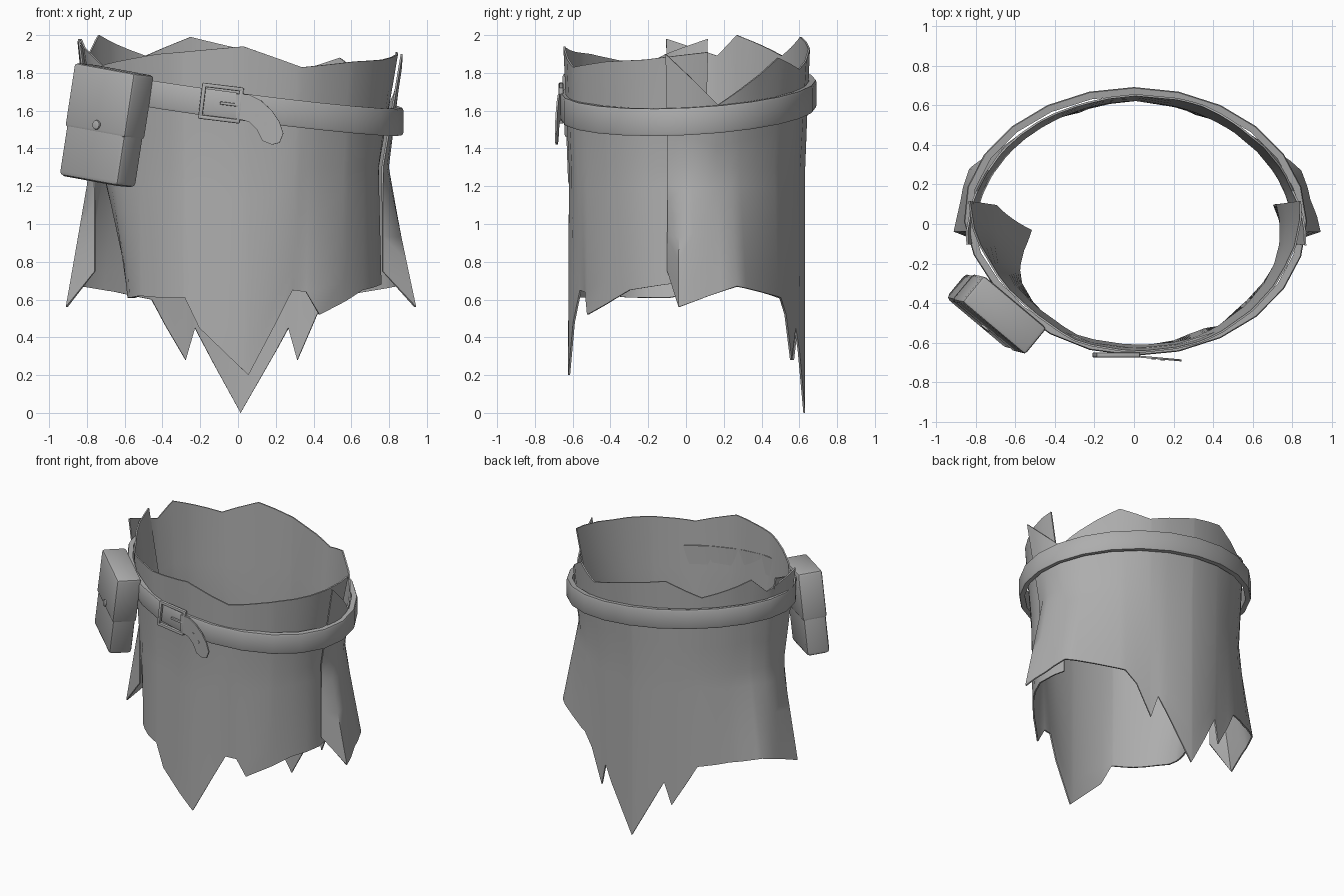
import bpy, bmesh
from math import sin, cos, radians, pi
from mathutils import Matrix, Vector

cube = bpy.data.objects.get("Cube")
if cube:
    bpy.data.objects.remove(cube, do_unlink=True)

grey = bpy.data.materials.new("plain_grey")
grey.use_nodes = True
tone = (0.42, 0.42, 0.42, 1)
grey.diffuse_color = tone
for node in grey.node_tree.nodes:
    if node.type == 'BSDF_PRINCIPLED':
        node.inputs["Base Color"].default_value = tone
        node.inputs["Roughness"].default_value = 0.8


def finish(name, bm, thick=0, bevel=0, matrix=None, angle=40):
    """Turn a bmesh into a named object with its modifiers applied."""
    bmesh.ops.recalc_face_normals(bm, faces=bm.faces)
    mesh = bpy.data.meshes.new(name)
    bm.to_mesh(mesh)
    bm.free()
    ob = bpy.data.objects.new(name, mesh)
    bpy.context.collection.objects.link(ob)
    mesh.materials.append(grey)
    if matrix:
        ob.matrix_world = matrix
    if thick:
        mod = ob.modifiers.new("thickness", 'SOLIDIFY')
        mod.thickness, mod.offset = thick, 0
    if bevel:
        mod = ob.modifiers.new("round", 'BEVEL')
        mod.width, mod.segments = bevel, 2
    bpy.ops.object.select_all(action='DESELECT')
    ob.select_set(True)
    bpy.context.view_layer.objects.active = ob
    bpy.ops.object.convert(target='MESH')
    bpy.ops.object.shade_smooth_by_angle(angle=radians(angle))


def ring(t, f, z, a=0.79, b=0.62):
    """Point on the waist oval; 0 degrees is the front, 90 the left side."""
    t = radians(t)
    return Vector((a * f * sin(t), -b * f * cos(t), z))


def sample(profile, t):
    """Values of a profile at an angle."""
    for p, q in zip(profile, profile[1:]):
        if t <= q[0]:
            k = (t - p[0]) / (q[0] - p[0])
            return [u + (v - u) * k for u, v in zip(p[1:], q[1:])]
    return profile[-1][1:]


def cloth(name, top, waist, hem, curl=0, level=1.3):
    """Torn cloth lofted from hem to waist to top edge around the oval."""
    keys = {p[0] for p in top + hem}
    lo, hi = min(keys), max(keys)
    keys |= {t for t in range(lo, hi, 12) if min(abs(t - k) for k in keys) > 4}
    bm = bmesh.new()
    columns = []
    for t in sorted(keys):
        (zt, ft), (fw,), (zb, fb) = (sample(p, t) for p in (top, waist, hem))
        swing = curl * max(0, 1 - (t - lo) / 40)
        col = []
        for i in range(7):
            k = i / 6
            col.append(ring(t + swing * (1 - k), fb + (fw - fb) * k, zb + (level - zb) * k))
        for i in range(1, 4):
            k = i / 3
            col.append(ring(t, fw + (ft - fw) * k, level + (zt - level) * k))
        columns.append([bm.verts.new(p) for p in col])
    for c, d in zip(columns, columns[1:]):
        for i in range(len(c) - 1):
            bm.faces.new((c[i], d[i], d[i + 1], c[i + 1]))
    finish(name, bm, thick=0.01, angle=50)


# Front and back cloths: edges are (angle, height, flare), waist is (angle, flare)
cloth("front_cloth",
      [(-100, 1.98, 1.07), (-80, 1.9, 1), (-69, 1.84, 0.97), (-45, 1.88, 0.96),
       (-33, 1.9, 0.98), (-22, 1.91, 1.02), (2, 1.94, 1.04), (24, 1.83, 1.05),
       (49, 1.86, 1.03), (70, 1.87, 1.03), (100, 1.91, 1.08)],
      [(-100, 0.9), (-70, 0.92), (-45, 0.92), (-33, 0.94), (-22, 0.98), (0, 0.99),
       (22, 1.01), (45, 0.98), (70, 0.96), (100, 0.93)],
      [(-100, 0.62, 0.66), (-88, 0.61, 0.7), (-56, 0.61, 0.87), (-46, 0.62, 0.91),
       (-33, 0.61, 0.95), (-21, 0.61, 0.99), (-15, 0.45, 1), (4, 0.2, 1),
       (15, 0.48, 0.99), (22, 0.65, 0.97), (28, 0.64, 0.97), (33, 0.52, 1),
       (46, 0.58, 0.96), (60, 0.65, 0.96), (80, 0.68, 0.97), (100, 0.7, 0.91)],
      curl=14)
cloth("back_cloth",
      [(81, 1.9, 1.11), (105, 1.63, 1.05), (139, 1.88, 1.04), (155, 1.82, 1.06),
       (180, 1.93, 1.05), (198, 1.99, 1.03), (217, 1.89, 1.03), (245, 2, 1.03),
       (255, 1.89, 1.04), (279, 1.98, 1.08)],
      [(81, 0.98), (95, 1.01), (120, 0.99), (145, 0.99), (180, 1.01), (215, 0.99),
       (240, 0.99), (265, 1.01), (279, 0.97)],
      [(81, 0.75, 0.98), (87, 0.56, 1.19), (100, 0.62, 1.14), (112, 0.67, 1.15),
       (127, 0.64, 1.06), (142, 0.61, 1.02), (148, 0.52, 1), (156, 0.28, 0.98),
       (160, 0.45, 0.99), (179, 0, 1.01), (197, 0.45, 0.99), (201, 0.28, 0.98),
       (209, 0.46, 1), (215, 0.6, 1.01), (232, 0.64, 1.04), (247, 0.67, 1.14),
       (260, 0.62, 1.12), (273, 0.56, 1.15), (279, 0.75, 0.97)])

# Belt: rounded band swept round the tilted oval, pulled in beside the pouch
band = [(-0.04, -0.07), (-0.005, -0.072), (0, -0.06),
        (0, 0.06), (-0.005, 0.072), (-0.04, 0.07)]
bm = bmesh.new()
loops = []
for t in range(0, 360, 15):
    pull = 1 - 0.06 * max(0, cos(radians(t + 55))) ** 6
    loop = []
    for out, up in band:
        p = ring(t, pull, 0, 0.875 + out, 0.68 + out)
        p.y += 0.012
        p.z = 1.655 - 0.13 * p.x + 0.05 * p.y + up
        loop.append(bm.verts.new(p))
    loops.append(loop)
for i, loop in enumerate(loops):
    after = loops[(i + 1) % len(loops)]
    for j in range(len(band)):
        k = (j + 1) % len(band)
        bm.faces.new((loop[j], after[j], after[k], loop[k]))
finish("belt", bm)


def box(name, matrix, size, centre=(0, 0, 0), bevel=0.0):
    bm = bmesh.new()
    bmesh.ops.create_cube(bm, size=1)
    bmesh.ops.scale(bm, vec=size, verts=bm.verts)
    bmesh.ops.translate(bm, vec=centre, verts=bm.verts)
    finish(name, bm, bevel=bevel, matrix=matrix)


# Buckle: four bars and a prong
tilt = Matrix.Translation((-0.09, -0.662, 1.64)) @ Matrix.Rotation(radians(7), 4, 'Y')
for side, word in ((-1, "lower"), (1, "upper")):
    box("buckle_" + word + "_bar", tilt, (0.22, 0.025, 0.022), (0, 0, side * 0.085), 0.006)
for side, word in ((-1, "right"), (1, "left")):
    box("buckle_" + word + "_bar", tilt, (0.022, 0.025, 0.19), (side * 0.1, 0, 0), 0.006)
box("buckle_prong", tilt, (0.11, 0.016, 0.016), (0.05, -0.004, 0), 0.004)

# Loose strap end hanging from the buckle
outline = [(-0.01, 1.69), (0.06, 1.685), (0.12, 1.655), (0.18, 1.6), (0.22, 1.54),
           (0.24, 1.48), (0.22, 1.43), (0.18, 1.42), (0.13, 1.44), (0.1, 1.5),
           (0.06, 1.54), (-0.01, 1.56)]
bm = bmesh.new()
bm.faces.new([bm.verts.new((x, -0.668 - 0.09 * x, z)) for x, z in outline])
finish("strap_end", bm, thick=0.01)


def disc(name, matrix, radius, depth, bevel=0.0):
    bm = bmesh.new()
    bmesh.ops.create_cone(bm, cap_ends=True, segments=12, radius1=radius,
                          radius2=radius, depth=depth)
    finish(name, bm, bevel=bevel, matrix=matrix)


facing = Matrix.Rotation(pi / 2, 4, 'X')
for i, (x, z) in enumerate(((0.1, 1.575), (0.145, 1.53))):
    disc("strap_eyelet_%d" % (i + 1),
         Matrix.Translation((x, -0.673 - 0.09 * x, z)) @ facing, 0.011, 0.008)

# Pouch on the right hip, with flap and button
hip = (Matrix.Translation((-0.7, -0.45, 1.52)) @ Matrix.Rotation(radians(-40), 4, 'Z')
       @ Matrix.Rotation(radians(8), 4, 'Y') @ Matrix.Rotation(radians(-4), 4, 'X'))
box("pouch_body", hip, (0.412, 0.165, 0.6), bevel=0.025)
box("pouch_flap", hip, (0.421, 0.174, 0.345), (0, 0, 0.131), 0.018)
disc("pouch_button", hip @ Matrix.Translation((0.01, -0.09, 0)) @ facing, 0.025, 0.016, 0.005)
